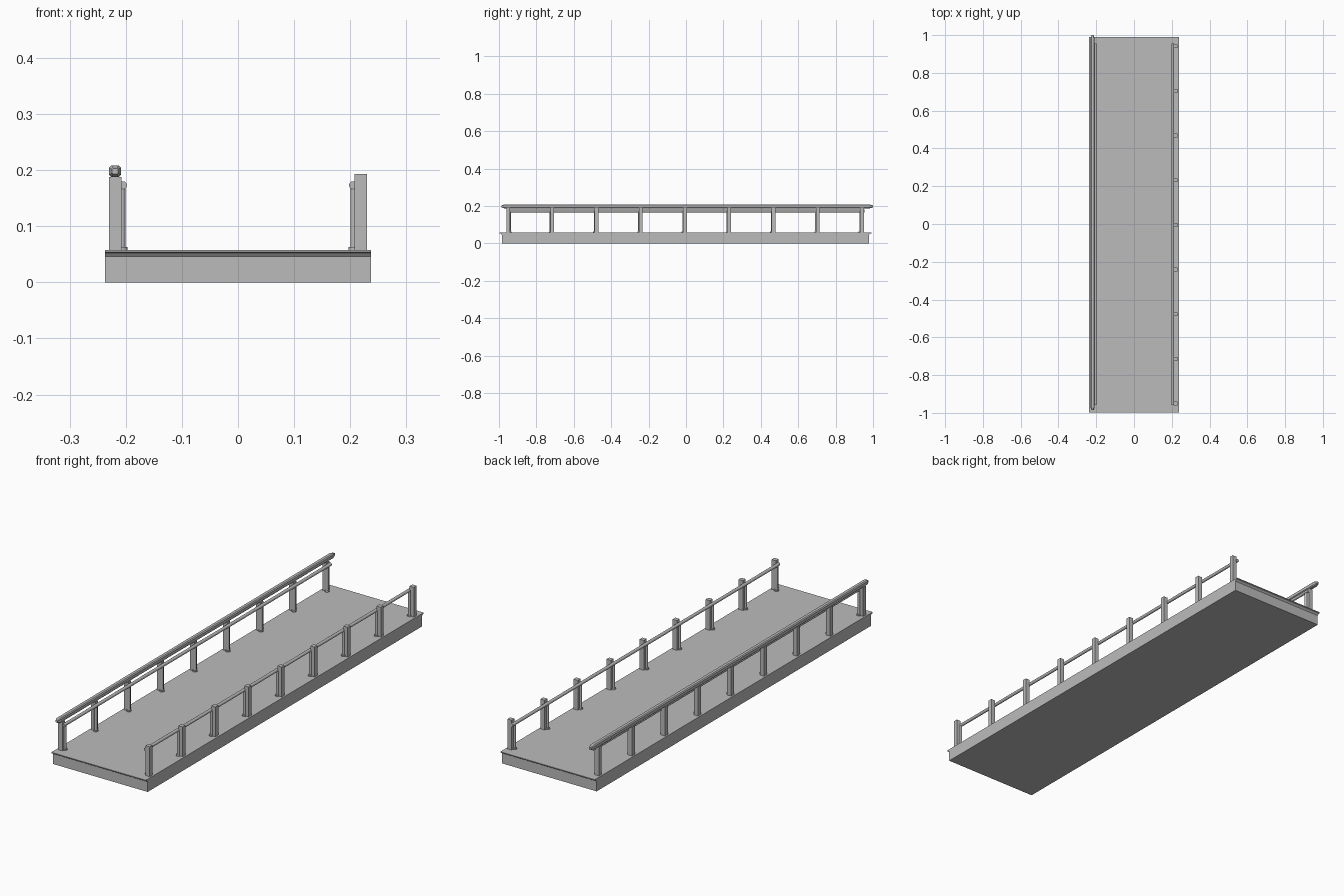
import bpy
import bmesh
from mathutils import Vector

if "Cube" in bpy.data.objects:
    bpy.data.objects.remove(bpy.data.objects["Cube"], do_unlink=True)

GREY = (0.5, 0.5, 0.5, 1)
stone = bpy.data.materials.new("plain grey")
stone.use_nodes = True
stone.diffuse_color = GREY
stone.node_tree.nodes["Principled BSDF"].inputs["Base Color"].default_value = GREY


def finish(name, bm, smooth=False):
    bmesh.ops.recalc_face_normals(bm, faces=bm.faces)
    mesh = bpy.data.meshes.new(name)
    bm.to_mesh(mesh)
    bm.free()
    mesh.materials.append(stone)
    obj = bpy.data.objects.new(name, mesh)
    bpy.context.collection.objects.link(obj)
    if smooth:
        bpy.ops.object.select_all(action="DESELECT")
        obj.select_set(True)
        bpy.context.view_layer.objects.active = obj
        bpy.ops.object.shade_smooth_by_angle()
    return obj


def loft(name, rings, smooth=False):
    """Skin a list of equal-sized point rings and close both ends."""
    bm = bmesh.new()
    loops = [[bm.verts.new(p) for p in ring] for ring in rings]
    for a, b in zip(loops, loops[1:]):
        for i in range(len(a)):
            j = (i + 1) % len(a)
            bm.faces.new((a[i], a[j], b[j], b[i]))
    bm.faces.new(loops[0])
    bm.faces.new(loops[-1])
    return finish(name, bm, smooth)


def box(name, lo, hi):
    bm = bmesh.new()
    bmesh.ops.create_cube(bm, size=1)
    lo, hi = Vector(lo), Vector(hi)
    for v in bm.verts:
        v.co = (lo + hi) / 2 + v.co * (hi - lo)
    return finish(name, bm)


def rod(name, start, end, radius, sides=16):
    start, end = Vector(start), Vector(end)
    bm = bmesh.new()
    bmesh.ops.create_cone(bm, cap_ends=True, segments=sides, radius1=radius,
                          radius2=radius, depth=(end - start).length)
    turn = (end - start).to_track_quat("Z", "Y")
    for v in bm.verts:
        v.co = turn @ v.co + (start + end) / 2
    return finish(name, bm, True)


# Deck slab with a thin overhanging lip at both ends
DECK = 0.058
edge = [(-0.985, 0), (-0.985, 0.046), (-0.99, 0.052), (-0.998, 0.054), (-0.998, DECK),
        (0.991, DECK), (0.991, 0.054), (0.984, 0.052), (0.978, 0.046), (0.978, 0)]
loft("deck", [[(x, y, z) for y, z in edge] for x in (-0.237, 0.237)])

# Posts, inner columns, base flanges and round rails on both sides
for label, side, top in (("right", -1, 0.188), ("left", 1, 0.193)):
    for i in range(9):
        y = -0.005 + 0.2365 * (i - 4)
        box(f"{label}_post_{i}", (side * 0.208, y - 0.01, DECK),
            (side * 0.2295, y + 0.01, top))
        cy = y + (0.008 if i == 0 else -0.008)
        rod(f"{label}_column_{i}", (side * 0.207, cy, DECK), (side * 0.207, cy, 0.17), 0.0065)
        rod(f"{label}_flange_{i}", (side * 0.207, cy, DECK), (side * 0.207, cy, 0.063), 0.0105)
    rod(f"{label}_round_rail", (side * 0.205, -0.957, 0.173), (side * 0.205, 0.955, 0.173), 0.0072)

# Capping handrail on one side, with chamfered edges and tapered ends
stations = [(-0.986, 0.5), (-0.972, 1), (0.982, 1), (1.0, 0.5)]
half, cut = 0.0105, 0.0065
octagon = [(half, -cut), (half, cut), (cut, half), (-cut, half),
           (-half, cut), (-half, -cut), (-cut, -half), (cut, -half)]
loft("handrail", [[(-0.219 + u * s, y, 0.198 + v * s) for u, v in octagon]
                  for y, s in stations])
